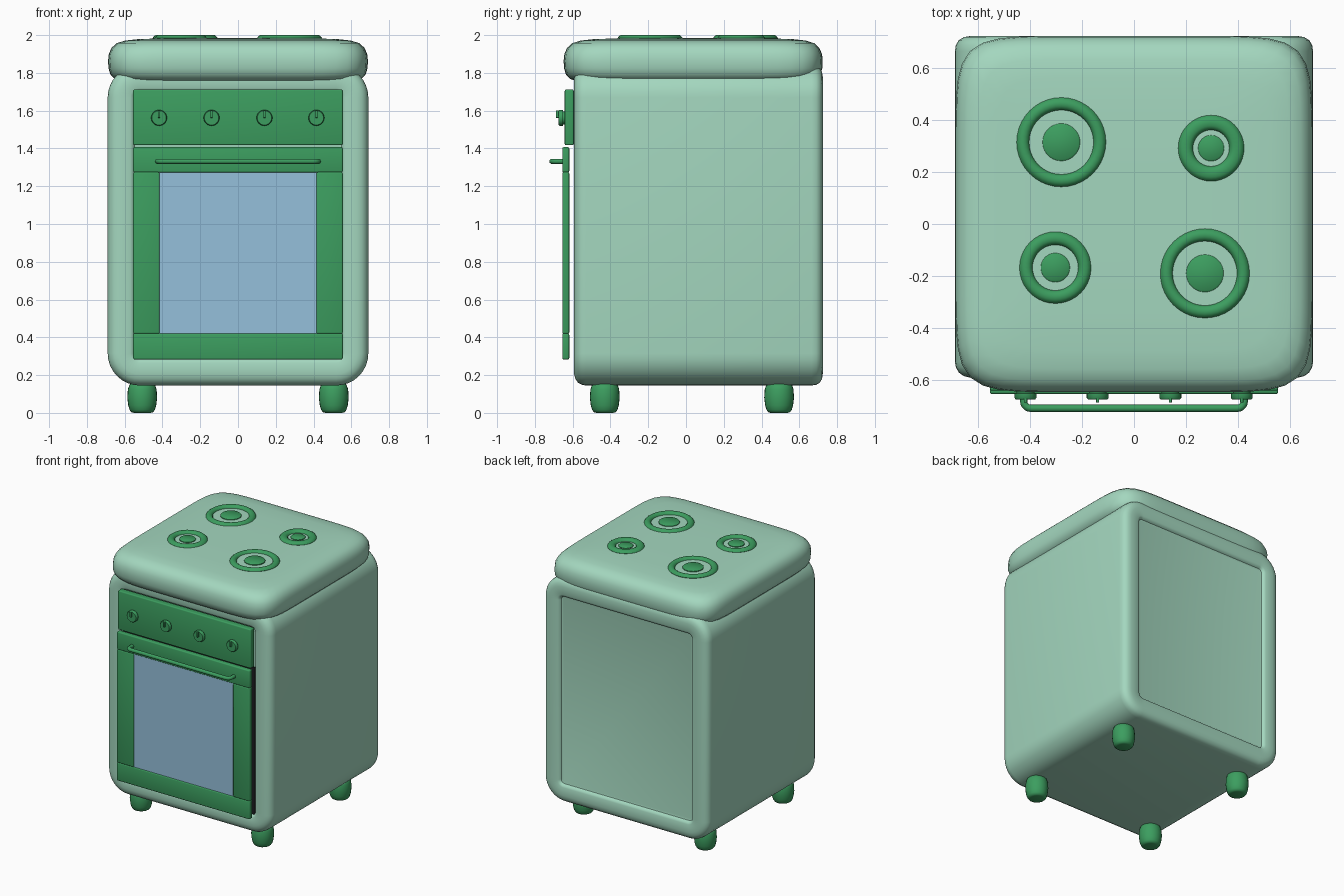
import bpy, bmesh, math
from mathutils import Vector

if "Cube" in bpy.data.objects:
    bpy.data.objects.remove(bpy.data.objects["Cube"])


def material(name, rgb):
    m = bpy.data.materials.new(name)
    m.diffuse_color = (*rgb, 1)
    m.use_nodes = True
    m.node_tree.nodes["Principled BSDF"].inputs["Base Color"].default_value = m.diffuse_color
    return m


MINT = material("mint enamel", (0.37, 0.68, 0.52))
GREEN = material("green enamel", (0.045, 0.34, 0.115))
GLASS = material("blue glass", (0.30, 0.53, 0.71))
BLACK = material("black cavity", (0.012, 0.012, 0.014))


def finish(name, bm, mat, angle=40):
    bmesh.ops.recalc_face_normals(bm, faces=bm.faces)
    me = bpy.data.meshes.new(name)
    bm.to_mesh(me)
    bm.free()
    me.materials.append(mat)
    me.shade_smooth()
    me.set_sharp_from_angle(angle=math.radians(angle))
    ob = bpy.data.objects.new(name, me)
    bpy.context.scene.collection.objects.link(ob)
    return ob


def loft(name, rings, mat, angle=40, closed=False):
    """Skin a list of equal-length point rings, capped unless closed."""
    bm = bmesh.new()
    vs = [[bm.verts.new(p) for p in r] for r in rings]
    pairs = list(zip(vs, vs[1:]))
    if closed:
        pairs.append((vs[-1], vs[0]))
    for a, b in pairs:
        for i in range(len(a)):
            j = (i + 1) % len(a)
            bm.faces.new((a[i], a[j], b[j], b[i]))
    if not closed:
        bm.faces.new(vs[0])
        bm.faces.new(vs[-1])
    return finish(name, bm, mat, angle)


def box(name, x0, x1, y0, y1, z0, z1, mat, bevel=0.008):
    bm = bmesh.new()
    bmesh.ops.create_cube(bm, size=1)
    for v in bm.verts:
        v.co = Vector(((x0 + x1) / 2 + v.co.x * (x1 - x0),
                       (y0 + y1) / 2 + v.co.y * (y1 - y0),
                       (z0 + z1) / 2 + v.co.z * (z1 - z0)))
    if bevel:
        bmesh.ops.bevel(bm, geom=bm.edges[:], offset=bevel, segments=3,
                        profile=0.5, affect='EDGES')
    return finish(name, bm, mat)


def lathe(name, profile, centre, mat, axis='Z', closed=False, n=40):
    """Revolve (radius, height) pairs about an upright or front-facing axis."""
    c = Vector(centre)
    rings = []
    for r, h in profile:
        ring = []
        for i in range(n):
            a = math.tau * i / n
            u, v = r * math.cos(a), r * math.sin(a)
            ring.append(c + (Vector((u, v, h)) if axis == 'Z' else Vector((u, -h, v))))
        rings.append(ring)
    return loft(name, rings, mat, closed=closed)


# Body: rounded rectangle seen from the front, with recessed front and back
def body_ring(inset, y):
    hx, z0, z1 = 0.69 - inset, 0.145 + inset, 1.84 - inset
    r = max(0.17 - inset, 0.01)
    pts = []
    for k, (sx, cz) in enumerate(((1, z1 - r), (-1, z1 - r), (-1, z0 + r), (1, z0 + r))):
        for i in range(9):
            a = math.pi / 2 * (k + i / 8)
            pts.append((sx * (hx - r) + r * math.cos(a), y, cz + r * math.sin(a)))
    return pts


front = [(0.15, -0.57), (0.142, -0.572), (0.135, -0.585), (0.12, -0.592), (0.06, -0.592),
         (0.035, -0.586), (0.015, -0.572), (0.004, -0.552), (0, -0.53)]
back = [(0, 0.665), (0.004, 0.69), (0.015, 0.708), (0.035, 0.72), (0.06, 0.724),
        (0.12, 0.724), (0.135, 0.717), (0.142, 0.704), (0.15, 0.702)]
loft("body", [body_ring(*p) for p in front + back], MINT)


# Cooktop: soft cushion shaped lid
def lid_ring(inset, z):
    pts = []
    for i in range(96):
        a = math.tau * i / 96
        c, s = math.cos(a), math.sin(a)
        # even out the spacing around the squarish outline
        k = (abs(c) ** 8 + abs(s) ** 8) ** (-1 / 8)
        pts.append(((0.688 - inset) * c * k, 0.038 + (0.686 - inset) * s * k, z))
    return pts


lid = [(0.40, 1.742), (0.15, 1.746), (0.07, 1.755), (0.035, 1.768), (0.012, 1.792),
       (0.002, 1.825), (0, 1.865), (0.004, 1.90), (0.018, 1.932), (0.045, 1.957),
       (0.09, 1.971), (0.16, 1.979), (0.30, 1.983), (0.50, 1.985)]
loft("cooktop", [lid_ring(*p) for p in lid], MINT, 60)

# Burners: outer ring and centre disc
for n, (x, y, r, inner, disc) in enumerate(((-0.28, 0.315, 0.172, 0.124, 0.072),
                                            (0.297, 0.292, 0.127, 0.070, 0.050),
                                            (-0.303, -0.168, 0.138, 0.088, 0.056),
                                            (0.273, -0.19, 0.172, 0.124, 0.072))):
    ring = [(r - 0.006, 1.965), (r, 1.984), (r - 0.006, 1.993), (r - 0.016, 2.0),
            (inner + 0.016, 2.0), (inner + 0.006, 1.993), (inner, 1.984), (inner, 1.965)]
    lathe(f"burner_ring_{n}", ring, (x, y, 0), GREEN, closed=True)
    lathe(f"burner_disc_{n}", [(disc, 1.965), (disc, 1.989), (disc - 0.006, 1.994)],
          (x, y, 0), GREEN)

# Control panel and knobs with pointers
box("control_panel", -0.555, 0.555, -0.642, -0.594, 1.417, 1.712, GREEN)
for n, x in enumerate((-0.418, -0.14, 0.14, 0.415)):
    lathe(f"knob_{n}", [(0.034, 0), (0.034, 0.012), (0.042, 0.014), (0.042, 0.032),
                        (0.038, 0.037)], (x, -0.638, 1.562), GREEN, axis='Y', n=28)
    box(f"knob_pointer_{n}", x - 0.006, x + 0.006, -0.688, -0.67, 1.562, 1.602, GREEN, 0.002)

# Oven door frame, glass and dark cavity behind
box("door_top_rail", -0.555, 0.555, -0.655, -0.618, 1.273, 1.407, GREEN)
box("door_bottom_rail", -0.555, 0.555, -0.655, -0.618, 0.283, 0.421, GREEN)
for side, s in (("left", -1), ("right", 1)):
    a, b = sorted((s * 0.415, s * 0.555))
    box(f"door_{side}_stile", a, b, -0.655, -0.618, 0.419, 1.275, GREEN)
box("door_glass", -0.42, 0.42, -0.649, -0.624, 0.415, 1.278, GLASS, 0)
box("oven_cavity", -0.548, 0.548, -0.58, -0.565, 0.29, 1.40, BLACK, 0)

# Door handle: bent bar
path = [(-0.425, -0.645)]
for cx, start in ((-0.397, 180), (0.397, 270)):
    for i in range(6):
        a = math.radians(start + 18 * i)
        path.append((cx + 0.028 * math.cos(a), -0.682 + 0.028 * math.sin(a)))
path.append((0.425, -0.645))
cu = bpy.data.curves.new("door_handle", 'CURVE')
cu.dimensions = '3D'
cu.bevel_depth = 0.014
cu.bevel_resolution = 3
cu.use_fill_caps = True
sp = cu.splines.new('POLY')
sp.points.add(len(path) - 1)
for p, (x, y) in zip(sp.points, path):
    p.co = (x, y, 1.332, 1)
    sp.use_smooth = True
cu.materials.append(GREEN)
handle = bpy.data.objects.new("door_handle", cu)
bpy.context.scene.collection.objects.link(handle)
bpy.context.view_layer.objects.active = handle
handle.select_set(True)
bpy.ops.object.convert(target='MESH')

# Feet: rounded stubs
foot = [(0.045, 0), (0.058, 0.004), (0.067, 0.016), (0.074, 0.04), (0.079, 0.08),
        (0.076, 0.125), (0.068, 0.148), (0.056, 0.158), (0.04, 0.161)]
for fx in (-0.507, 0.507):
    for fy in (-0.43, 0.493):
        name = ("front" if fy < 0 else "back") + ("_left" if fx < 0 else "_right") + "_foot"
        lathe(name, foot, (fx, fy, 0), GREEN, n=24)
